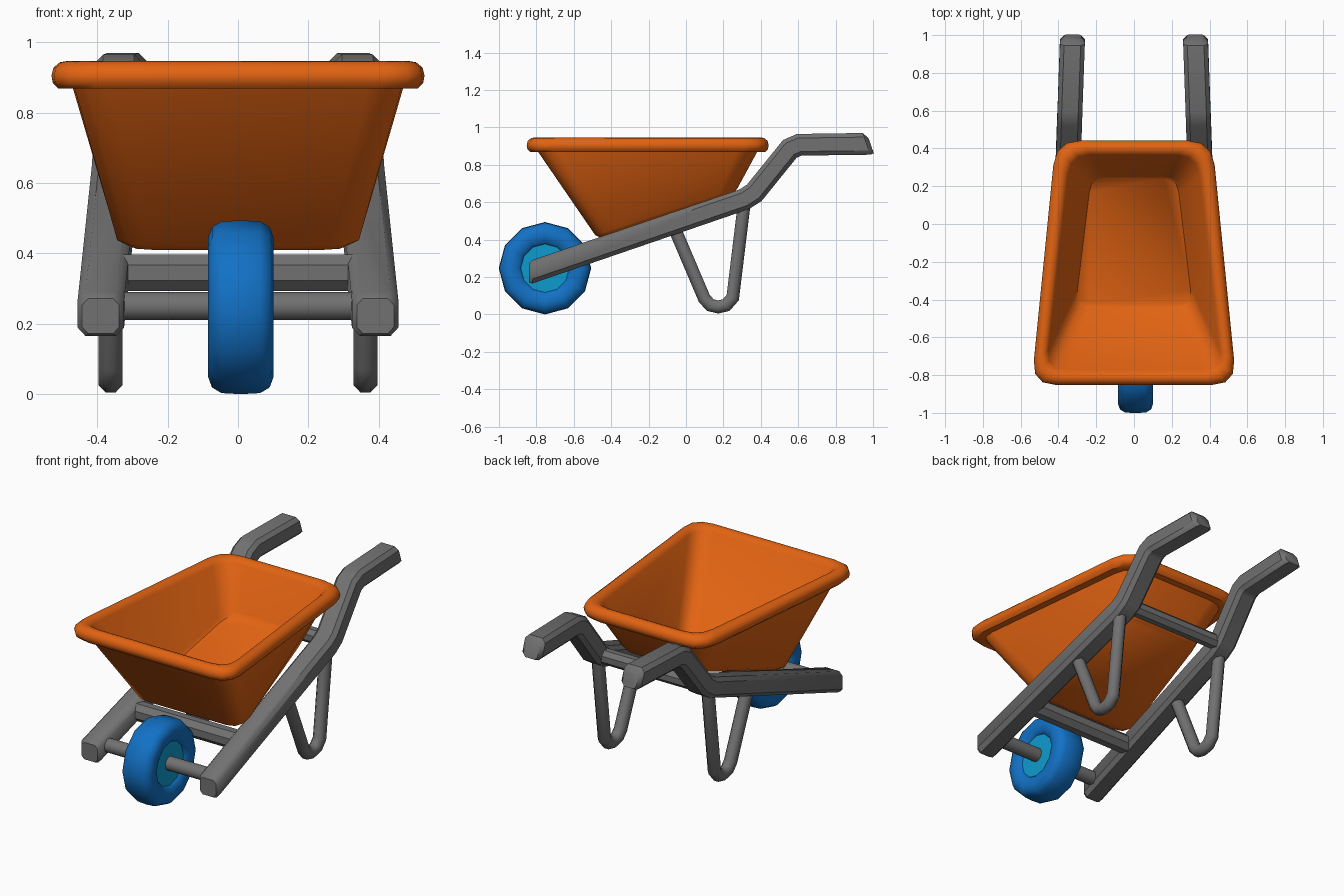
import bpy, bmesh, math
from mathutils import Vector

if "Cube" in bpy.data.objects:
    bpy.data.objects.remove(bpy.data.objects["Cube"])


def material(name, rgb):
    m = bpy.data.materials.new(name)
    m.diffuse_color = (*rgb, 1)
    m.use_nodes = True
    m.node_tree.nodes["Principled BSDF"].inputs["Base Color"].default_value = m.diffuse_color
    return m


ORANGE = material("orange", (0.76, 0.125, 0.006))
GREY = material("grey", (0.165, 0.165, 0.165))
BLUE = material("blue", (0.006, 0.165, 0.56))
CYAN = material("cyan", (0.004, 0.33, 0.62))


def loft(name, rings, mat, closed=False, mirror=False, angle=40):
    """Skin a list of point rings; cap the ends, or join last to first."""
    bm = bmesh.new()
    vr = [[bm.verts.new(p) for p in ring] for ring in rings]
    n = len(vr[0])
    pairs = list(zip(vr, vr[1:])) + ([(vr[-1], vr[0])] if closed else [])
    for a, b in pairs:
        for i in range(n):
            j = (i + 1) % n
            bm.faces.new((a[i], a[j], b[j], b[i]))
    if not closed:
        bm.faces.new(vr[0])
        bm.faces.new(vr[-1])
    bmesh.ops.recalc_face_normals(bm, faces=bm.faces)
    me = bpy.data.meshes.new(name)
    bm.to_mesh(me)
    bm.free()
    me.materials.append(mat)
    ob = bpy.data.objects.new(name, me)
    bpy.context.collection.objects.link(ob)
    bpy.ops.object.select_all(action='DESELECT')
    ob.select_set(True)
    bpy.context.view_layer.objects.active = ob
    bpy.ops.object.shade_smooth_by_angle(angle=math.radians(angle))
    if mirror:
        ob.modifiers.new("Mirror", 'MIRROR')
    return ob


def sweep(path, section, x_at, scales=None, normals=None):
    """Rings along a (y, z) path; section is (across x, along normal)."""
    scales, normals = scales or {}, normals or {}
    pts = [Vector(p) for p in path]
    rings = []
    for i, p in enumerate(pts):
        d0 = (p - pts[i - 1]).normalized() if i else (pts[1] - p).normalized()
        d1 = (pts[i + 1] - p).normalized() if i < len(pts) - 1 else d0
        t = (d0 + d1).normalized()
        nrm = Vector((-t.y, t.x)) / max(t.dot(d0), 0.5)
        nrm = Vector(normals.get(i, nrm))
        s = scales.get(i, 1)
        rings.append([(x_at(p.x) + u * s, p.x + nrm.x * v * s, p.y + nrm.y * v * s)
                      for u, v in section])
    return rings


def circle(r, n):
    return [(r * math.cos(math.tau * (i + .5) / n), r * math.sin(math.tau * (i + .5) / n))
            for i in range(n)]


# Side rails with handles: chamfered bars that converge towards the back
w, h, c = 0.066, 0.058, 0.022
bar = [(w, h - c), (w - c, h), (c - w, h), (-w, h - c),
       (-w, c - h), (c - w, -h), (w - c, -h), (w, c - h)]
rail = [(-0.84, 0.222), (-0.822, 0.228), (0.31, 0.615), (0.365, 0.65),
        (0.555, 0.885), (0.605, 0.907), (0.965, 0.912), (0.99, 0.902)]
loft("handle_rail", sweep(rail, bar, lambda y: 0.3605 - 0.0355 * y,
                          {0: 0.8, 7: 0.7},
                          {0: (0, 1.08), 1: (0, 1.08), 6: (-0.35, 1), 7: (-0.35, 1)}),
     GREY, mirror=True)

# V-shaped legs
leg = [(-0.07, 0.48), (0.098, 0.085), (0.13, 0.05), (0.172, 0.04),
       (0.215, 0.05), (0.25, 0.09), (0.312, 0.60)]
loft("leg", sweep(leg, circle(0.037, 8), lambda y: 0.362), GREY, mirror=True, angle=50)


# Cross bars and axle
def cross(name, y, z, r, half, n=12):
    loft(name, [[(x, y + a, z + b) for a, b in circle(r, n)] for x in (-half, half)], GREY)


cross("front_crossbar", -0.47, 0.345, 0.056, 0.35, 8)
cross("rear_crossbar", 0.35, 0.635, 0.045, 0.33, 8)
cross("axle", -0.755, 0.25, 0.041, 0.36)


# Wheel: twelve-sided tyre and hub turned about the axle
def turned(name, profile, mat, closed):
    rings = [[(x + 0.008, -0.754 + r * math.sin(math.tau * i / 12),
               0.247 + r * math.cos(math.tau * i / 12)) for i in range(12)]
             for r, x in profile]
    loft(name, rings, mat, closed, angle=50)


half_tyre = [(0.125, 0.065), (0.14, 0.082), (0.17, 0.093), (0.198, 0.093),
             (0.228, 0.082), (0.244, 0.055)]
turned("tyre", half_tyre + [(0.247, 0)] + [(r, -x) for r, x in reversed(half_tyre)], BLUE, True)
turned("hub", [(0.13, -0.07), (0.13, 0.07)], CYAN, False)


# Tray: rounded trapezoid rings from outer floor, over the rim, to inner floor
def tray_ring(yf, yb, wf, wb, r, z):
    corners = [Vector(p) for p in ((-wf, yf), (wf, yf), (wb, yb), (-wb, yb))]
    ring = []
    for i, p in enumerate(corners):
        a = p + (corners[i - 1] - p).normalized() * r
        b = p + (corners[(i + 1) % 4] - p).normalized() * r
        for t in (0, 0.33, 0.67, 1):
            q = a * (1 - t) ** 2 + p * 2 * t * (1 - t) + b * t * t
            ring.append((q.x, q.y, z(q.y) if callable(z) else z))
    return ring


def slope(z0):
    return lambda y: z0 + 0.33 * (y + 0.48)


rim = [  # inset from the outermost edge, height
    (0.062, 0.868), (0.02, 0.868), (0.004, 0.884), (0, 0.905), (0.006, 0.928),
    (0.024, 0.943), (0.042, 0.946), (0.062, 0.94), (0.078, 0.92)]
rings = [tray_ring(-0.455, 0.25, 0.325, 0.24, 0.08, slope(0.402)),
         tray_ring(-0.485, 0.275, 0.36, 0.265, 0.10, slope(0.425))]
rings += [tray_ring(-0.852 + d, 0.442 - d, 0.543 - d, 0.414 - d, 0.13 - d * 0.3, z)
          for d, z in rim]
rings += [tray_ring(-0.45, 0.255, 0.325, 0.24, 0.085, slope(0.455)),
          tray_ring(-0.42, 0.24, 0.308, 0.228, 0.07, slope(0.437))]
loft("tray", rings, ORANGE)
